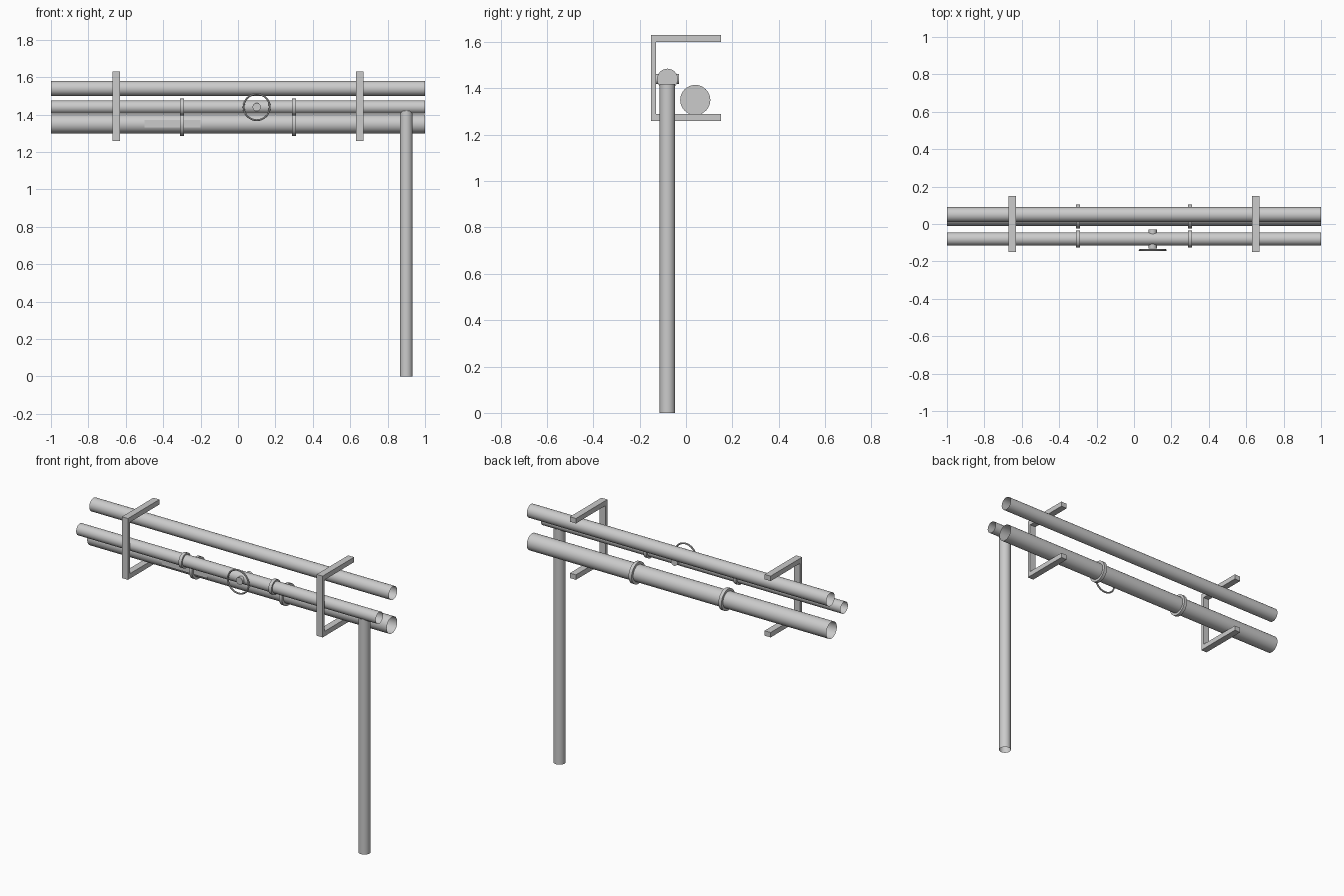
import bpy
import math

cube = bpy.data.objects.get("Cube")
if cube:
    bpy.data.objects.remove(cube, do_unlink=True)

# One bare metal colour
steel = bpy.data.materials.new("grey_steel")
steel.use_nodes = True
steel.diffuse_color = (0.6, 0.6, 0.6, 1)
steel.node_tree.nodes["Principled BSDF"].inputs["Base Color"].default_value = (0.6, 0.6, 0.6, 1)

TURN = {"x": (0, math.pi / 2, 0), "y": (math.pi / 2, 0, 0), "z": (0, 0, 0)}


def finish(name, smooth=True):
    obj = bpy.context.object
    obj.name = name
    obj.data.materials.append(steel)
    if smooth:
        bpy.ops.object.shade_smooth_by_angle(angle=math.radians(35))
    return obj


def tube(name, centre, radius, length, axis, ends="NOTHING"):
    bpy.ops.mesh.primitive_cylinder_add(vertices=32, radius=radius, depth=length, location=centre,
                                        rotation=TURN[axis], end_fill_type=ends)
    return finish(name)


def box(name, centre, size):
    bpy.ops.mesh.primitive_cube_add(size=1, location=centre)
    obj = finish(name, smooth=False)
    obj.scale = size
    return obj


# Long open pipes
tube("main_pipe", (0, 0.04, 1.35), 0.05, 2, "x")
tube("upper_pipe", (0, 0.05, 1.54), 0.04, 2, "x")
tube("front_pipe", (0, -0.08, 1.44), 0.035, 2, "x")

# Open drop pipe reaching the ground
tube("drop_pipe", (0.9, -0.08, 0.71), 0.0335, 1.42, "z")

for side, label in ((-1, "right"), (1, "left")):
    # Flange collars
    tube(f"main_flange_{label}", (side * 0.3, 0.04, 1.35), 0.065, 0.02, "x", "NGON")
    tube(f"front_flange_{label}", (side * 0.3, -0.08, 1.44), 0.045, 0.02, "x", "NGON")
    # C-shaped support brackets
    x = side * 0.65
    box(f"bracket_post_{label}", (x, -0.14, 1.445), (0.04, 0.02, 0.37))
    box(f"bracket_top_arm_{label}", (x, 0, 1.615), (0.04, 0.3, 0.03))
    box(f"bracket_bottom_arm_{label}", (x, 0, 1.275), (0.04, 0.3, 0.03))

# Valve body and hand wheel
tube("valve_stem", (0.1, -0.08, 1.44), 0.022, 0.1, "y", "NGON")
bpy.ops.mesh.primitive_torus_add(location=(0.1, -0.14, 1.44), rotation=TURN["y"], major_radius=0.07,
                                 minor_radius=0.005, major_segments=32, minor_segments=8)
finish("valve_wheel")

# Thin plate on the main pipe
box("pipe_plate", (-0.35, -0.0085, 1.35), (0.3, 0.003, 0.04))
